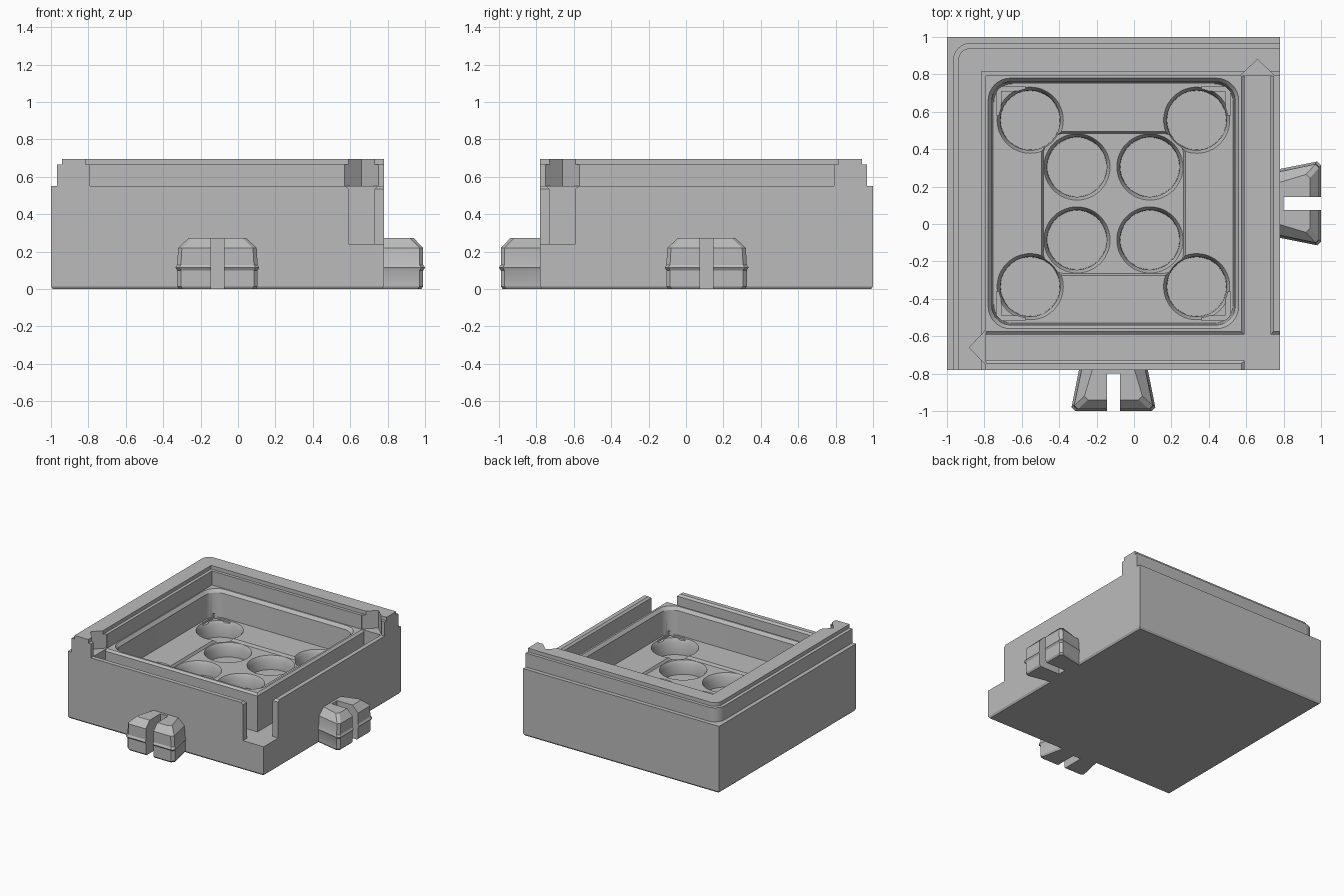
import bpy, bmesh, math

cube = bpy.data.objects.get("Cube")
if cube:
    bpy.data.objects.remove(cube, do_unlink=True)

grey = bpy.data.materials.new("plain_grey")
grey.use_nodes = True
grey.diffuse_color = (0.5, 0.5, 0.5, 1)
grey.node_tree.nodes["Principled BSDF"].inputs["Base Color"].default_value = (0.5, 0.5, 0.5, 1)

CX, CY = -0.11, 0.11          # centre of the square body
FLOOR, RECESS, RIM = 0.33, 0.31, 0.55


def loft(name, sections):
    """Closed solid through stacked outlines: [(z, [(x, y), ...]), ...]"""
    bm = bmesh.new()
    rings = [[bm.verts.new((x, y, z)) for x, y in pts] for z, pts in sections]
    n = len(rings[0])
    for a, b in zip(rings, rings[1:]):
        for i in range(n):
            j = (i + 1) % n
            bm.faces.new((a[i], a[j], b[j], b[i]))
    bm.faces.new(rings[0][::-1])
    bm.faces.new(rings[-1])
    bmesh.ops.recalc_face_normals(bm, faces=bm.faces)
    mesh = bpy.data.meshes.new(name)
    bm.to_mesh(mesh)
    bm.free()
    mesh.materials.append(grey)
    obj = bpy.data.objects.new(name, mesh)
    bpy.context.collection.objects.link(obj)
    return obj


def prism(name, pts, z0, z1):
    return loft(name, [(z0, pts), (z1, pts)])


def rect(x0, x1, y0, y1):
    return [(x0, y0), (x1, y0), (x1, y1), (x0, y1)]


def diag(pts):
    """Mirror an outline across the body's diagonal."""
    return [(-y, -x) for x, y in pts]


def rounded(half, r, steps=8):
    pts = []
    for k, (sx, sy) in enumerate([(1, 1), (-1, 1), (-1, -1), (1, -1)]):
        for i in range(steps + 1):
            a = math.pi / 2 * (k + i / steps)
            pts.append((CX + sx * (half - r) + r * math.cos(a),
                        CY + sy * (half - r) + r * math.sin(a)))
    return pts


def circle(x, y, r, n=48):
    return [(x + r * math.cos(math.tau * i / n), y + r * math.sin(math.tau * i / n))
            for i in range(n)]


def cut(obj, cutters):
    """Subtract the cutters and bake the result."""
    for c in cutters:
        m = obj.modifiers.new("cut", "BOOLEAN")
        m.operation, m.solver, m.object = "DIFFERENCE", "EXACT", c
        c.hide_render = True
    dg = bpy.context.evaluated_depsgraph_get()
    mesh = bpy.data.meshes.new_from_object(obj.evaluated_get(dg))
    obj.modifiers.clear()
    obj.data = mesh


def shade(obj):
    bpy.ops.object.select_all(action="DESELECT")
    obj.select_set(True)
    bpy.context.view_layer.objects.active = obj
    bpy.ops.object.shade_smooth_by_angle(angle=math.radians(30))


# Body block with a small chamfer round the foot
full = rect(-1, 0.78, -0.78, 1)
body = loft("body", [(0, rect(-0.99, 0.77, -0.77, 0.99)), (0.015, full), (RIM, full)])
cutters = []

# Main pocket and shallow central recess
cutters.append(loft("pocket_cutter", [
    (FLOOR, rounded(0.64, 0.1)), (0.525, rounded(0.65, 0.1)),
    (RIM, rounded(0.67, 0.12)), (0.6, rounded(0.67, 0.12))]))
cutters.append(loft("recess_cutter", [
    (RECESS, rounded(0.375, 0.12)), (FLOOR, rounded(0.385, 0.12)),
    (0.4, rounded(0.385, 0.12))]))

# Four corner holes and four central holes
for offset, top in ((0.445, FLOOR), (0.195, RECESS)):
    for sx in (-1, 1):
        for sy in (-1, 1):
            x, y = CX + sx * offset, CY + sy * offset
            cutters.append(loft("hole_cutter", [
                (0.2, circle(x, y, 0.158)), (top - 0.03, circle(x, y, 0.16)),
                (top, circle(x, y, 0.177)), (top + 0.08, circle(x, y, 0.177))]))

# Small angled notches at the pocket corners
for sx in (-1, 1):
    for sy in (-1, 1):
        outline = [(0.47, 0.625), (0.625, 0.625), (0.625, 0.47),
                   (0.6, 0.47), (0.6, 0.6), (0.47, 0.6)]
        cutters.append(prism("notch_cutter",
                             [(CX + sx * u, CY + sy * v) for u, v in outline], 0.315, 0.36))

# Seal channels along the front and right, with chamfered mouths
lower, upper = rect(0.592, 0.73, -0.9, 0.79), rect(0.575, 0.745, -0.9, 0.79)
for flip in (lambda p: p, diag):
    cutters.append(loft("channel_cutter", [
        (0.24, flip(lower)), (0.535, flip(lower)), (RIM, flip(upper)), (0.6, flip(upper))]))
# Open corner where the channels meet
cutters.append(prism("corner_cutter", rect(0.597, 0.95, -0.95, -0.597), 0.24, 0.7))
cut(body, cutters)


# Stepped lip along the back and left sides
def lip_outline(outer, inner, r):
    d = CX - outer
    cx, cy = -outer + r, outer - r
    arc = [(cx - r * math.sin(i * math.pi / 12), cy + r * math.cos(i * math.pi / 12))
           for i in range(7)]
    return ([(0.78, outer)] + arc +
            [(-outer, -0.78), (-inner, -0.78), (-inner, inner), (0.78, inner)])


lips = [prism("lip_lower", lip_outline(0.967, 0.79, 0.09), RIM, 0.665),
        prism("lip_upper", lip_outline(0.94, 0.815, 0.065), 0.665, 0.695)]
arrow = [(0.57, 0.7), (0.57, 0.795), (0.66, 0.88), (0.75, 0.795), (0.75, 0.7)]
arrow_cutters = [prism("arrow_cutter", p, 0.5, 0.8) for p in (arrow, diag(arrow))]
for lip in lips:
    cut(lip, arrow_cutters)


# Flared snap clips, split by a slot
def clip_outline(root, tip, reach, b=0.02):
    y = -0.78
    right = [(root, y + 0.01), (tip, y - reach + b), (tip - b, y - reach)]
    return ([(CX + u, v) for u, v in right] +
            [(CX - u, v) for u, v in reversed(right)])


clip_sections = [(0.0, 0.165, 0.205, 0.2), (0.015, 0.175, 0.215, 0.21),
                 (0.1, 0.175, 0.215, 0.21), (0.115, 0.182, 0.224, 0.22),
                 (0.13, 0.175, 0.215, 0.21), (0.22, 0.168, 0.21, 0.21),
                 (0.272, 0.11, 0.155, 0.16)]
slot = rect(CX - 0.035, CX + 0.035, -1.1, -0.8)
slot_cutters = []
clips = []
for name, flip in (("front_clip", lambda p: p), ("right_clip", diag)):
    clip = loft(name, [(z, flip(clip_outline(a, b, c))) for z, a, b, c in clip_sections])
    slot_cutters.append(prism("slot_cutter", flip(slot), -0.1, 0.4))
    cut(clip, slot_cutters[-1:])
    clips.append(clip)

# Remove the helpers and finish the shading
for c in cutters + arrow_cutters + slot_cutters:
    bpy.data.objects.remove(c, do_unlink=True)
for part in [body] + lips + clips:
    shade(part)
